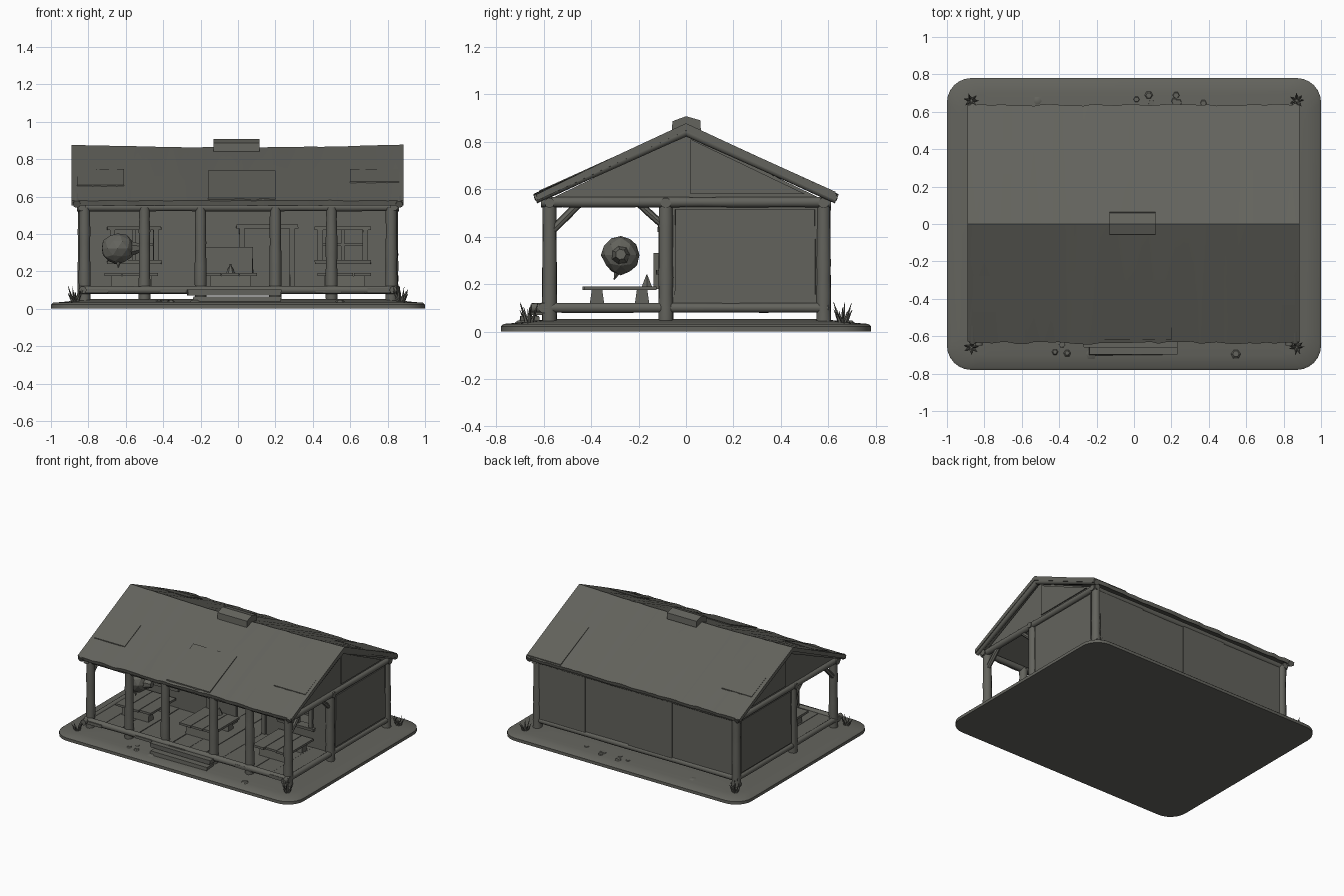
import bpy, bmesh, math, random
from mathutils import Vector

if "Cube" in bpy.data.objects:
    bpy.data.objects.remove(bpy.data.objects["Cube"])

random.seed(4)
mat = bpy.data.materials.new("dark weathered grey")
mat.diffuse_color = (0.125, 0.125, 0.109, 1)
mat.use_nodes = True
mat.node_tree.nodes["Principled BSDF"].inputs["Base Color"].default_value = mat.diffuse_color


def jit(a):
    return random.uniform(-a, a)


def finish(name, bm, smooth=False):
    bmesh.ops.recalc_face_normals(bm, faces=bm.faces)
    me = bpy.data.meshes.new(name)
    bm.to_mesh(me)
    bm.free()
    me.materials.append(mat)
    ob = bpy.data.objects.new(name, me)
    bpy.context.collection.objects.link(ob)
    if smooth:
        bpy.ops.object.select_all(action='DESELECT')
        ob.select_set(True)
        bpy.context.view_layer.objects.active = ob
        bpy.ops.object.shade_smooth_by_angle(angle=math.radians(40))
    return ob


def loft(name, rings, smooth=False):
    """Closed rings of points joined into a capped solid."""
    bm = bmesh.new()
    vs = [[bm.verts.new(p) for p in r] for r in rings]
    for a, b in zip(vs, vs[1:]):
        for i in range(len(a)):
            j = (i + 1) % len(a)
            bm.faces.new((a[i], a[j], b[j], b[i]))
    bm.faces.new(vs[0])
    bm.faces.new(vs[-1])
    return finish(name, bm, smooth)


def box(name, xs, ys, zs, wobble=0.0):
    ring = [(xs[0], ys[0]), (xs[1], ys[0]), (xs[1], ys[1]), (xs[0], ys[1])]
    return loft(name, [[(x + jit(wobble), y + jit(wobble), z) for x, y in ring] for z in zs])


def log(name, p, q, r, r2=None, sides=10, rings=6, rough=0.06):
    """Slightly uneven round timber from p to q."""
    p, q = Vector(p), Vector(q)
    rot = (q - p).to_track_quat('Z', 'Y')
    r2 = r if r2 is None else r2
    out = []
    for k in range(rings):
        t = k / (rings - 1)
        rad = (r + (r2 - r) * t) * (1 + jit(rough))
        out.append([p.lerp(q, t) + rot @ Vector((math.cos(a) * rad, math.sin(a) * rad, 0))
                    for a in (2 * math.pi * i / sides for i in range(sides))])
    return loft(name, out, True)


def prism(name, yz, x0, x1):
    return loft(name, [[(x, y, z) for y, z in yz] for x in (x0, x1)])


# ground slab with rounded corners and a low mound
def outline(inset, z):
    pts, rad = [], 0.13
    for cx, cy, a0 in ((1, 1, 0), (-1, 1, 90), (-1, -1, 180), (1, -1, 270)):
        for k in range(7):
            a = math.radians(a0 + 15 * k)
            pts.append((cx * (1 - rad) + math.cos(a) * rad - cx * inset,
                        cy * (0.78 - rad) + math.sin(a) * rad - cy * inset, z))
    return pts


loft("ground_slab", [outline(0, 0), outline(0, 0.022), outline(0.012, 0.032),
                     outline(0.08, 0.038), outline(0.2, 0.052)], True)
for i in range(14):
    x, y = random.uniform(-0.8, 0.8), random.choice((-1, 1)) * random.uniform(0.64, 0.7)
    log("ground_stone", (x, y, 0.03), (x, y, 0.046), random.uniform(0.02, 0.04), 0.015, 6, 2, 0.2)

# floor planks and floor logs
for i in range(12):
    x = -0.83 + i * 1.66 / 12
    box("floor_plank", (x, x + 0.135), (-0.62 + jit(0.008), 0.58), (0.085, 0.108 + jit(0.003)))
for y in (-0.6, 0.58):
    log("floor_log_long", (-0.85, y, 0.1), (0.85, y, 0.1), 0.022, rings=12)
for s in (-1, 1):
    log("floor_log_side", (s * 0.83, -0.65, 0.1), (s * 0.83, 0.6, 0.1), 0.021, rings=10)

# front steps
box("step_upper", (-0.27, 0.23), (-0.66, -0.6), (0.07, 0.102), 0.004)
box("step_lower", (-0.24, 0.23), (-0.70, -0.62), (0.035, 0.065), 0.004)

# front, middle and rear posts
for x in (-0.82, -0.5, -0.2, 0.2, 0.5, 0.82):
    log("front_post", (x, -0.575, 0.04), (x, -0.575, 0.54), 0.032, 0.029, rings=9)
for s in (-1, 1):
    for y in (-0.085, 0.58):
        log("side_post", (s * 0.825, y, 0.04), (s * 0.825, y, 0.54), 0.032, 0.03, rings=9)
    # braces under the tie beam
    log("front_brace", (s * 0.825, -0.56, 0.43), (s * 0.825, -0.45, 0.54), 0.017, sides=8, rings=3)
    log("rear_brace", (s * 0.825, -0.1, 0.45), (s * 0.825, -0.2, 0.54), 0.015, sides=8, rings=3)
    # tie beam, rafters, gable and side wall
    log("tie_beam", (s * 0.835, -0.61, 0.545), (s * 0.835, 0.61, 0.545), 0.022, rings=10)
    for t in (-1, 1):
        log("gable_rafter", (s * 0.862, t * 0.635, 0.558), (s * 0.862, 0, 0.842), 0.02, rings=8)
    prism("gable_panel", [(-0.61, 0.54), (0.61, 0.54), (0, 0.835)], s * 0.815, s * 0.835)
    prism("gable_board", [(0.02, 0.58), (0.5, 0.58), (0.02, 0.81)], s * 0.83, s * 0.843)
    box("side_wall", sorted((s * 0.81, s * 0.835)), (-0.08, 0.58), (0.1, 0.54))
    box("side_wall_panel", sorted((s * 0.83, s * 0.842)), (-0.045, 0.545), (0.132, 0.515), 0.004)
for y in (-0.575, -0.085, 0.58):
    log("wall_plate_beam", (-0.86, y, 0.542), (0.86, y, 0.542), 0.022, rings=14)

# back wall of wide boards
for i, (a, b) in enumerate(((-0.82, -0.3), (-0.3, 0.06), (0.06, 0.42), (0.42, 0.82))):
    box("back_wall_board", (a, b), (0.565, 0.59 + 0.006 * (i % 2)), (0.1, 0.54))

# porch wall built round two windows and a doorway
edge = -0.82
for name, a, b, z0, z1 in (("left_window", -0.67, -0.44, 0.26, 0.42),
                           ("doorway", 0.02, 0.29, 0.11, 0.43),
                           ("right_window", 0.44, 0.68, 0.26, 0.42)):
    box("porch_wall", (edge, a), (-0.1, -0.07), (0.1, 0.54))
    box("porch_wall_above", (a, b), (-0.1, -0.07), (z1, 0.54))
    if z0 > 0.2:
        box("porch_wall_below", (a, b), (-0.1, -0.07), (0.1, z0))
        box(name + "_sill", (a - 0.03, b + 0.03), (-0.125, -0.06), (z0 - 0.02, z0), 0.003)
        m = (a + b) / 2
        box(name + "_bar", (m - 0.01, m + 0.01), (-0.095, -0.075), (z0, z1))
        box(name + "_shelf", (a, b), (-0.095, -0.075), (0.335, 0.35))
    box(name + "_lintel", (a - 0.03, b + 0.03), (-0.118, -0.06), (z1, z1 + 0.02), 0.003)
    for x in (a, b):
        box(name + "_jamb", (x - 0.014, x + 0.014), (-0.115, -0.06), (z0, z1), 0.002)
    edge = b
box("porch_wall", (edge, 0.82), (-0.1, -0.07), (0.1, 0.54))
box("notice_board", (-0.17, 0.08), (-0.135, -0.115), (0.18, 0.33), 0.004)

# low plank tables on the porch
for cx in (-0.57, -0.04, 0.57):
    for k in range(3):
        x = cx - 0.145 + k * 0.097
        box("table_plank", (x, x + 0.093), (-0.43 + jit(0.008), -0.125), (0.174, 0.19))
    for y in (-0.375, -0.185):
        loft("table_leg", [[(cx + sx * 0.11, y + sy * w, z) for sx, sy in ((-1, -1), (1, -1), (1, 1), (-1, 1))]
                           for z, w in ((0.105, 0.032), (0.176, 0.022))])
log("table_cone", (-0.04, -0.165, 0.188), (-0.04, -0.165, 0.24), 0.026, 0.002, 6, 2)

# hanging faceted bundle with a snout and a small tip
bm = bmesh.new()
bmesh.ops.create_icosphere(bm, subdivisions=2, radius=1)
for v in bm.verts:
    k = 1 + jit(0.06)
    v.co = Vector((-0.645 + v.co.x * 0.09 * k, -0.275 + v.co.y * 0.08 * k, 0.322 + v.co.z * 0.083 * k))
finish("hanging_bundle", bm)
log("bundle_snout", (-0.61, -0.275, 0.32), (-0.52, -0.275, 0.325), 0.055, 0.022, 7, 3)
log("bundle_tip", (-0.64, -0.29, 0.25), (-0.64, -0.303, 0.218), 0.015, 0.002, 5, 2)


# roof sheet with sagging ridge and ragged eaves
def lift(x):
    return 0.014 * (x / 0.89) ** 2


rings = []
for i in range(41):
    x = -0.89 + 1.775 * i / 40
    h = lift(x) + jit(0.002)
    f, b = jit(0.008), jit(0.006)
    rings.append([(x, -0.637 + f, 0.578 + jit(0.002)), (x, -0.3, 0.731 + h * 0.4 + jit(0.002)),
                  (x, 0, 0.863 + h), (x, 0.3, 0.731 + h * 0.4 + jit(0.002)),
                  (x, 0.637 + b, 0.578 + jit(0.002)), (x, 0.63 + b, 0.553),
                  (x, 0, 0.832 + h), (x, -0.63 + f, 0.553)])
loft("roof", rings, True)


# thin repair sheets lying on the slopes
def roof_patch(x0, x1, y0, y1):
    top = [(y, 0.868 - 0.453 * abs(y)) for y in (y0, y1)]
    prism("roof_patch", [(y, z + 0.006) for y, z in top] + [(y, z - 0.012) for y, z in reversed(top)], x0, x1)


for p in ((-0.86, -0.61, 0.27, 0.45), (0.6, 0.88, 0.29, 0.63), (-0.86, -0.61, -0.47, -0.28),
          (0.6, 0.86, -0.43, -0.28), (-0.16, 0.2, -0.62, -0.3)):
    roof_patch(*p)

# ridge cap
prism("ridge_cap", [(-0.06, 0.84), (-0.057, 0.886), (0, 0.907), (0.06, 0.89), (0.063, 0.845), (0, 0.86)],
      -0.13, 0.115)

# grass tufts at the four corners
for sx in (-1, 1):
    for sy in (-1, 1):
        for k in range(7):
            a = k * 0.9 + jit(0.3)
            c = Vector((sx * 0.87, sy * 0.66, 0.03))
            tip = c + Vector((math.cos(a) * 0.04, math.sin(a) * 0.04, 0.05 + random.random() * 0.045))
            log("grass_blade", c + Vector((math.cos(a), math.sin(a), 0)) * 0.01, tip, 0.009, 0.001, 4, 2)
